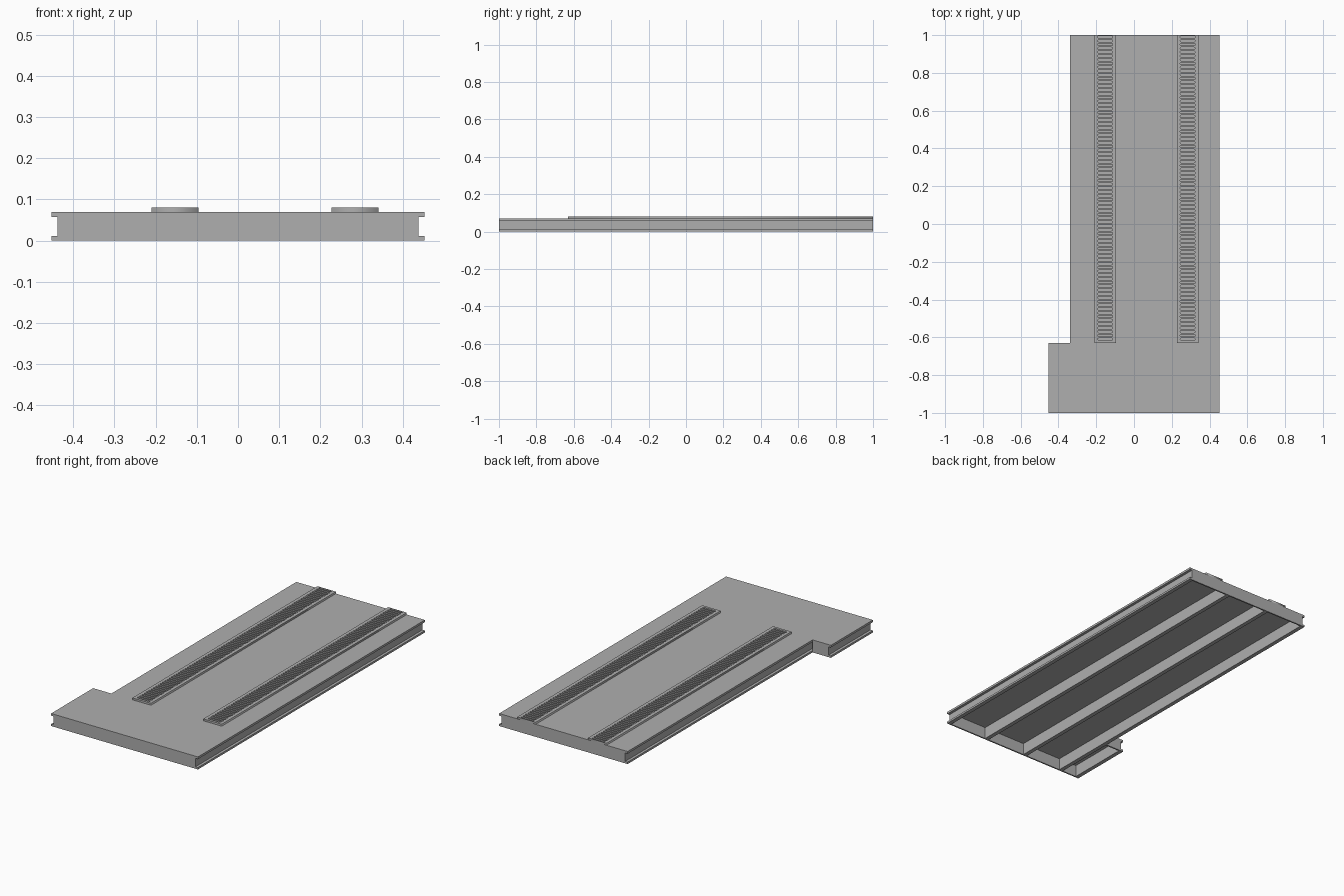
import bpy, bmesh, math

cube = bpy.data.objects.get("Cube")
if cube:
    bpy.data.objects.remove(cube, do_unlink=True)

# One painted-steel colour for the whole deck
steel = bpy.data.materials.new("grey_steel")
steel.use_nodes = True
GREY = (0.43, 0.43, 0.43, 1)
steel.diffuse_color = GREY
steel.node_tree.nodes["Principled BSDF"].inputs["Base Color"].default_value = GREY

LEFT, RIGHT, WIDE = 0.453, -0.34, -0.453   # deck edges in x
FRONT, STEP, BACK = -1.0, -0.63, 1.0       # deck edges in y
TOP, PLATE = 0.07, 0.004                   # deck top and sheet thickness
FLANGE, WEB, LIP = 0.011, 0.008, 0.015     # channel section sizes


def prism(name, points, to_3d, offset):
    """Extrude a closed 2D outline by an offset vector."""
    bm = bmesh.new()
    face = bm.faces.new([bm.verts.new(to_3d(*p)) for p in points])
    new = bmesh.ops.extrude_face_region(bm, geom=[face])["geom"]
    bmesh.ops.translate(bm, vec=offset, verts=[v for v in new if isinstance(v, bmesh.types.BMVert)])
    bmesh.ops.recalc_face_normals(bm, faces=bm.faces)
    mesh = bpy.data.meshes.new(name)
    bm.to_mesh(mesh)
    bm.free()
    mesh.materials.append(steel)
    obj = bpy.data.objects.new(name, mesh)
    bpy.context.collection.objects.link(obj)
    return obj


def channel(name, x, side, y0, y1):
    """C-section beam whose flange tips lie at x and point towards side."""
    h = TOP - PLATE
    inner, back = x - side * LIP, x - side * (LIP + WEB)
    section = [(back, 0), (x, 0), (x, FLANGE), (inner, FLANGE),
               (inner, TOP - 0.012), (x, TOP - 0.012), (x, h), (back, h)]
    prism(name, section, lambda a, b: (a, y0, b), (0, y1 - y0, 0))


def wall(name, x0, x1, y0, y1):
    """Upright end plate under the deck sheet."""
    outline = [(x0, y0), (x1, y0), (x1, y1), (x0, y1)]
    prism(name, outline, lambda a, b: (a, b, 0), (0, 0, TOP - PLATE))


# Stepped deck sheet
deck = [(WIDE, FRONT), (LEFT, FRONT), (LEFT, BACK), (RIGHT, BACK), (RIGHT, STEP), (WIDE, STEP)]
prism("deck_sheet", deck, lambda a, b: (a, b, TOP - PLATE), (0, 0, PLATE))

# Long edge channels, inner beams and the short channel on the wide part
channel("left_edge_channel", LEFT, 1, FRONT, BACK)
channel("right_edge_channel", RIGHT, -1, FRONT + WEB, BACK)
channel("step_edge_channel", WIDE, -1, FRONT, STEP)
spacing = (LEFT - RIGHT) / 3
for i in (1, 2):
    channel(f"inner_beam_{i}", LEFT - i * spacing - LIP, -1, FRONT + WEB, BACK - WEB)

# End plates between the channel webs
wall("front_plate", WIDE + LIP, LEFT - LIP, FRONT, FRONT + WEB)
wall("back_plate", RIGHT + LIP, LEFT - LIP, BACK - WEB, BACK)
wall("step_plate", WIDE + LIP, RIGHT, STEP - WEB, STEP)


def slotted_rail(name, x):
    """Flat rail with a row of round-ended cross slots."""
    height, half, pitch = 0.011, 0.057, 0.02
    radius, reach = 0.006, 0.034
    curve = bpy.data.curves.new(name, "CURVE")
    curve.dimensions = "2D"
    curve.fill_mode = "BOTH"
    curve.extrude = height / 2

    def loop(points):
        spline = curve.splines.new("POLY")
        spline.points.add(len(points) - 1)
        for point, (px, py) in zip(spline.points, points):
            point.co = (px, py, 0, 1)
        spline.use_cyclic_u = True

    loop([(-half, STEP), (half, STEP), (half, BACK), (-half, BACK)])
    y = STEP + pitch
    while y < BACK - radius:
        slot = []
        for side in (1, -1):
            for k in range(5):
                a = -math.pi / 2 + k * math.pi / 4
                slot.append((side * (reach + radius * math.cos(a)), y + side * radius * math.sin(a)))
        loop(slot)
        y += pitch

    # Turn the filled outline into a mesh
    source = bpy.data.objects.new(name + "_outline", curve)
    bpy.context.collection.objects.link(source)
    bpy.context.view_layer.update()
    graph = bpy.context.evaluated_depsgraph_get()
    mesh = bpy.data.meshes.new_from_object(source.evaluated_get(graph))
    bpy.data.objects.remove(source, do_unlink=True)
    mesh.materials.clear()
    mesh.materials.append(steel)
    rail = bpy.data.objects.new(name, mesh)
    rail.location = (x, 0, TOP + height / 2)
    bpy.context.collection.objects.link(rail)


slotted_rail("right_slotted_rail", -0.153)
slotted_rail("left_slotted_rail", 0.284)
